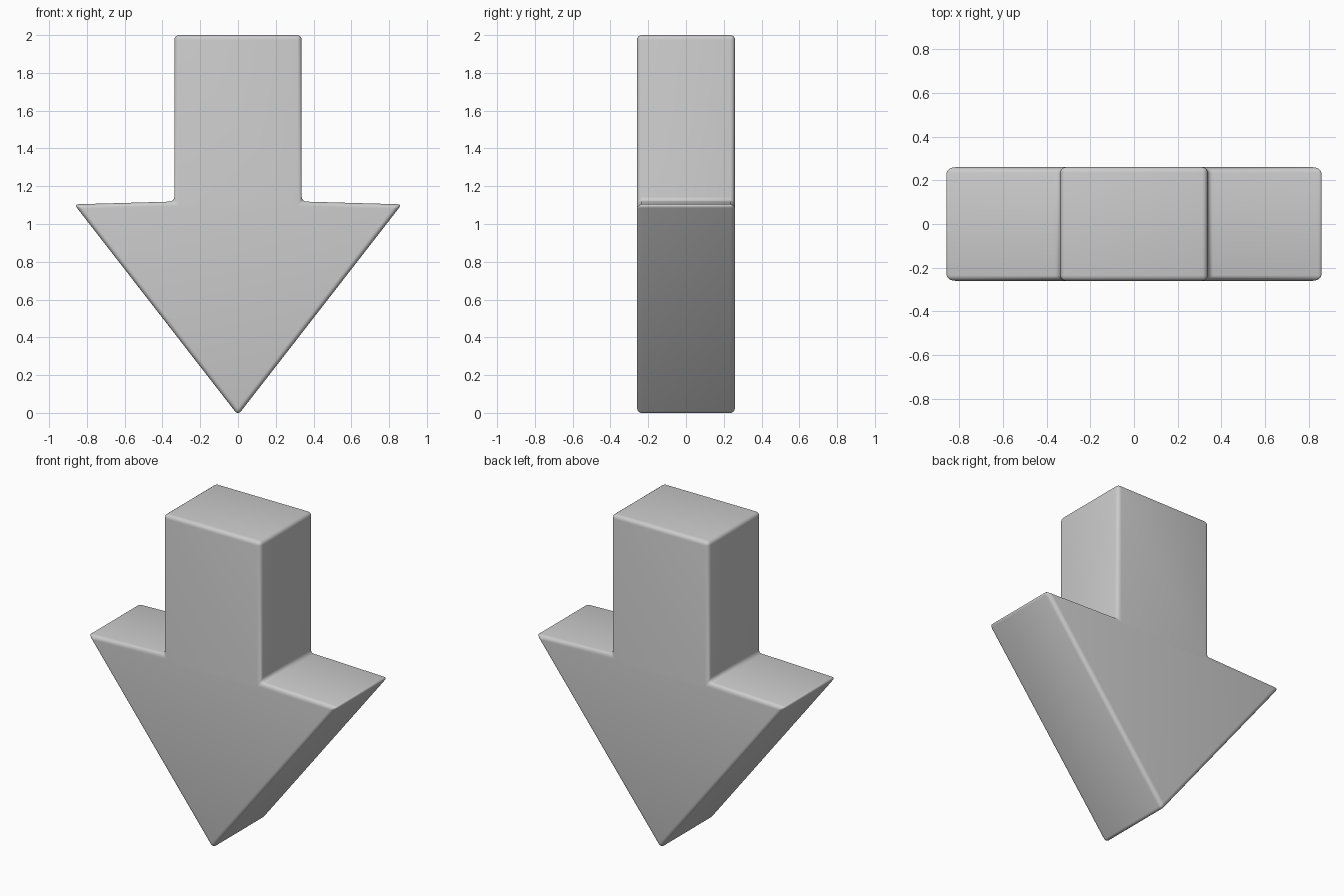
import bpy, bmesh

if "Cube" in bpy.data.objects:
    bpy.data.objects.remove(bpy.data.objects["Cube"])

HALF_DEPTH = 0.26
BEVEL = 0.025

# Right half of the arrow outline (x, z), from tip to top; mirrored for the left
right = [(0.867, 1.104), (0.337, 1.119), (0.337, 2.0)]
outline = [(0, -0.012)] + right + [(-x, z) for x, z in reversed(right)]

# Extrude the outline through the depth
bm = bmesh.new()
face = bm.faces.new([bm.verts.new((x, -HALF_DEPTH, z)) for x, z in outline])
extruded = bmesh.ops.extrude_face_region(bm, geom=[face], use_keep_orig=True)
moved = [g for g in extruded["geom"] if isinstance(g, bmesh.types.BMVert)]
bmesh.ops.translate(bm, verts=moved, vec=(0, 2 * HALF_DEPTH, 0))
bmesh.ops.recalc_face_normals(bm, faces=bm.faces)

mesh = bpy.data.meshes.new("down_arrow")
bm.to_mesh(mesh)
bm.free()
arrow = bpy.data.objects.new("down_arrow", mesh)
bpy.context.collection.objects.link(arrow)

# Softly rounded edges all round
bevel = arrow.modifiers.new("rounded_edges", "BEVEL")
bevel.width = BEVEL
bevel.segments = 4
bevel.limit_method = "NONE"

# Smooth shading
mesh.polygons.foreach_set("use_smooth", [True] * len(mesh.polygons))
